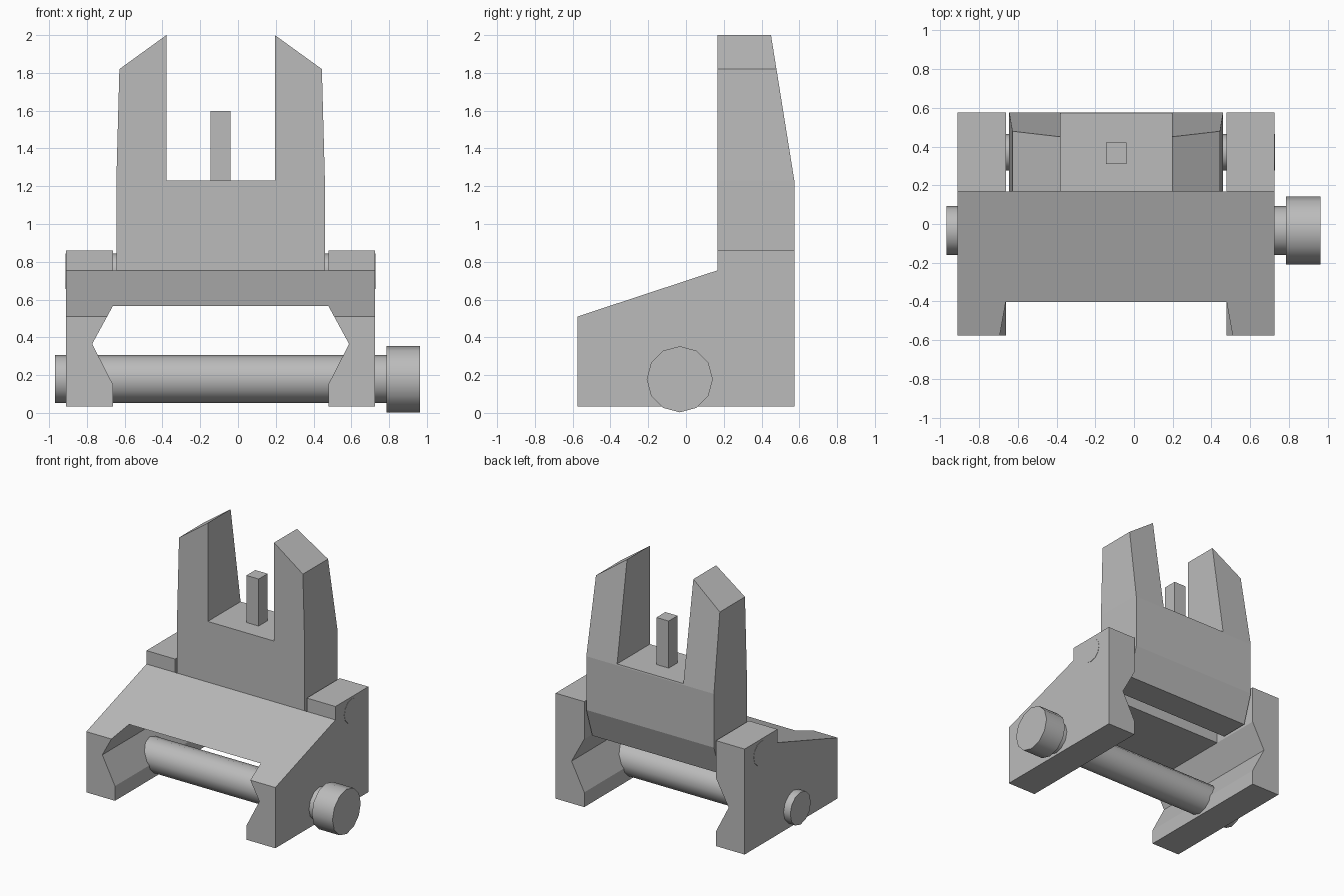
import bpy, bmesh, math
from mathutils import Vector, Matrix

cube = bpy.data.objects.get("Cube")
if cube:
    bpy.data.objects.remove(cube, do_unlink=True)

CX = -0.092              # symmetry plane of the base and sight
BACK, FRONT = 0.575, 0.168

grey = bpy.data.materials.new("plain grey")
grey.use_nodes = True
grey.diffuse_color = (0.5, 0.5, 0.5, 1)
grey.node_tree.nodes["Principled BSDF"].inputs["Base Color"].default_value = (0.5, 0.5, 0.5, 1)


def make_object(name, bm):
    bmesh.ops.recalc_face_normals(bm, faces=bm.faces)
    mesh = bpy.data.meshes.new(name)
    bm.to_mesh(mesh)
    bm.free()
    mesh.materials.append(grey)
    obj = bpy.data.objects.new(name, mesh)
    bpy.context.collection.objects.link(obj)
    return obj


def prism(points, axis, start, end):
    """Extrude a profile: (x, z) points along y, or (y, z) points along x."""
    bm = bmesh.new()
    place = (lambda a, b: (start, a, b)) if axis == "x" else (lambda a, b: (a, start, b))
    face = bm.faces.new([bm.verts.new(place(a, b)) for a, b in points])
    moved = bmesh.ops.extrude_face_region(bm, geom=[face])["geom"]
    step = (end - start, 0, 0) if axis == "x" else (0, end - start, 0)
    bmesh.ops.translate(bm, vec=step, verts=[v for v in moved if isinstance(v, bmesh.types.BMVert)])
    return bm


def mirrored(half):
    """Close a half profile of (distance from centre, z) on both sides."""
    return [(CX + d, z) for d, z in half] + [(CX - d, z) for d, z in reversed(half)]


def slice_off(bm, point, normal):
    """Remove everything beyond a plane and cap the cut."""
    cut = bmesh.ops.bisect_plane(bm, geom=bm.verts[:] + bm.edges[:] + bm.faces[:],
                                 plane_co=point, plane_no=normal, clear_outer=True)["geom_cut"]
    bmesh.ops.edgeloop_fill(bm, edges=[e for e in cut if isinstance(e, bmesh.types.BMEdge)])


def subtract(obj, cutter):
    cutter.hide_render = True
    mod = obj.modifiers.new("cut", "BOOLEAN")
    mod.operation, mod.solver, mod.object = "DIFFERENCE", "EXACT", cutter
    bpy.context.view_layer.objects.active = obj
    bpy.ops.object.modifier_apply(modifier=mod.name)
    bpy.data.objects.remove(cutter, do_unlink=True)


def rod(name, radius, x0, x1, y, z, sides=12):
    bm = bmesh.new()
    bmesh.ops.create_cone(bm, cap_ends=True, segments=sides, radius1=radius, radius2=radius,
                          depth=x1 - x0, matrix=Matrix.Translation(((x0 + x1) / 2, y, z))
                          @ Matrix.Rotation(math.pi / 2, 4, "Y"))
    obj = make_object(name, bm)
    bpy.ops.object.select_all(action="DESELECT")
    obj.select_set(True)
    bpy.context.view_layer.objects.active = obj
    bpy.ops.object.shade_smooth_by_angle(angle=math.radians(40))
    return obj


# Mount: wedge-shaped body, rail channel below and a pocket for the sight behind
side = [(-BACK, 0.035), (BACK, 0.035), (BACK, 0.86), (FRONT, 0.86), (FRONT, 0.755), (-BACK, 0.51)]
mount = make_object("mount_body", prism(side, "x", CX - 0.818, CX + 0.818))
channel = mirrored([(0.57, -0.1), (0.57, 0.15), (0.68, 0.365), (0.57, 0.567)])
subtract(mount, make_object("channel_cutter", prism(channel, "y", -1, 1)))
pocket = mirrored([(0.57, 0.5), (0.57, 1.2)])
subtract(mount, make_object("pocket_cutter", prism(pocket, "y", FRONT, 1)))

# Sight: forked plate with tapered back and chamfered lower edges
fork = mirrored([(0.552, 0.57), (0.552, 1.23), (0.536, 1.82), (0.287, 2.0), (0.287, 1.23)])
bm = prism(fork, "y", FRONT, BACK)
slice_off(bm, (0, BACK, 1.22), Vector((0, 0.78, 0.125)))
slice_off(bm, (0, BACK, 0.8), Vector((0, 0.23, -0.075)))
slice_off(bm, (0, FRONT, 0.72), Vector((0, -0.15, -0.1)))
make_object("forked_sight", bm)

# Aiming post
bm = bmesh.new()
bmesh.ops.create_cube(bm, size=1, matrix=Matrix.Translation((CX, 0.366, 1.413))
                      @ Matrix.Diagonal((0.106, 0.11, 0.37, 1)))
make_object("aiming_post", bm)

# Hinge pin, clamp bolt and its head
rod("hinge_pin", 0.095, CX - 0.82, CX + 0.82, 0.37, 0.75)
rod("clamp_bolt", 0.127, -0.968, 0.8, -0.033, 0.18)
rod("bolt_head", 0.175, 0.785, 0.963, -0.033, 0.178)
